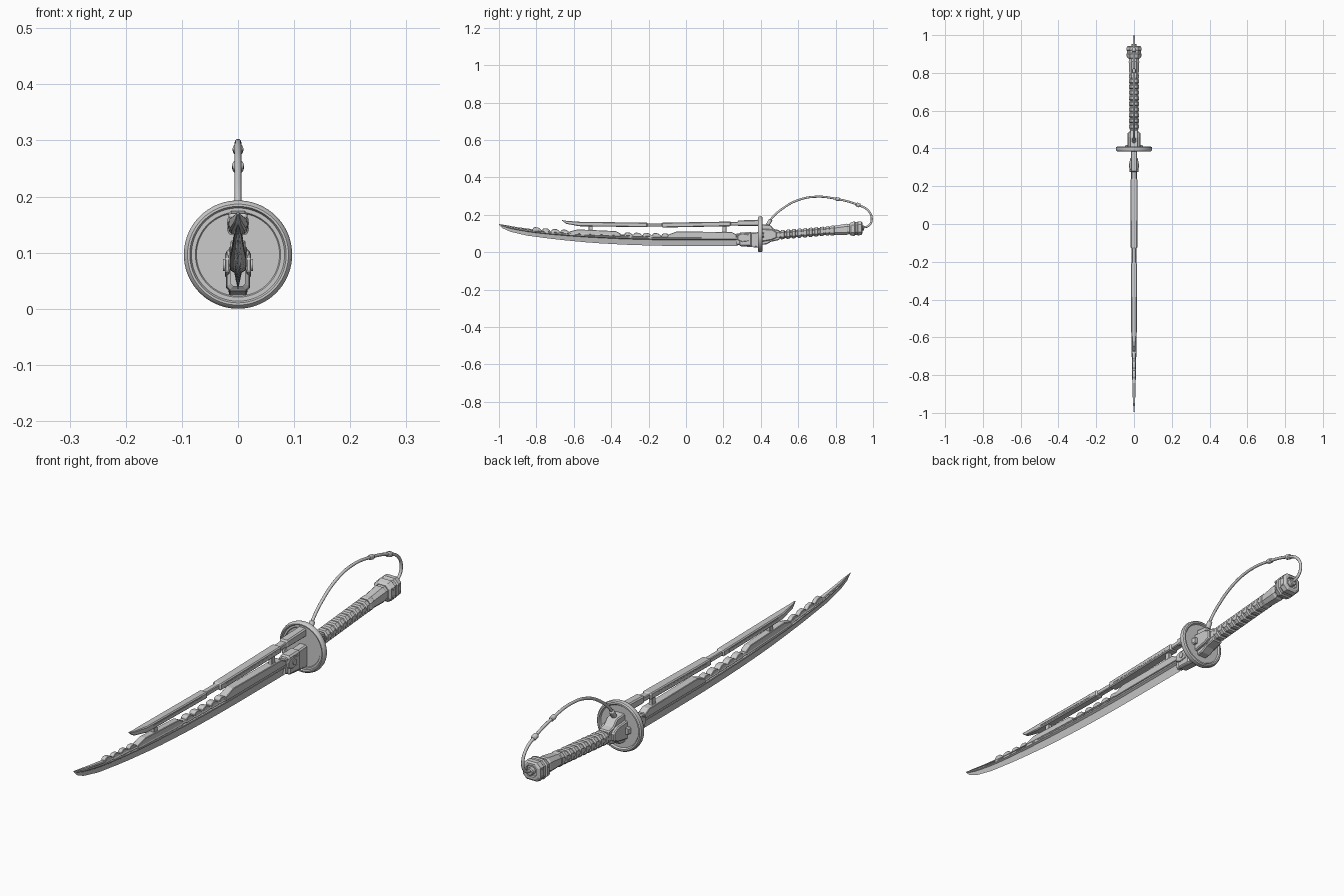
import bpy, bmesh, math
from mathutils import Vector

if "Cube" in bpy.data.objects:
    bpy.data.objects.remove(bpy.data.objects["Cube"])


def loft(name, rings, smooth=None):
    """Skin a list of equal-length point rings and cap both ends."""
    bm = bmesh.new()
    vr = [[bm.verts.new(p) for p in r] for r in rings]
    n = len(rings[0])
    for a, b in zip(vr, vr[1:]):
        for i in range(n):
            bm.faces.new((a[i], a[(i + 1) % n], b[(i + 1) % n], b[i]))
    bm.faces.new(vr[0])
    bm.faces.new(vr[-1])
    bmesh.ops.remove_doubles(bm, verts=bm.verts, dist=1e-6)
    bmesh.ops.recalc_face_normals(bm, faces=bm.faces)
    me = bpy.data.meshes.new(name)
    bm.to_mesh(me)
    bm.free()
    ob = bpy.data.objects.new(name, me)
    bpy.context.collection.objects.link(ob)
    if smooth:
        bpy.ops.object.select_all(action='DESELECT')
        bpy.context.view_layer.objects.active = ob
        ob.select_set(True)
        bpy.ops.object.shade_smooth_by_angle(angle=math.radians(smooth))
    return ob


def plate(name, profile, x0, x1, bevel=0.0):
    """Side profile of (y, z) points extruded across x."""
    ob = loft(name, [[(x, y, z) for y, z in profile] for x in (x0, x1)])
    if bevel:
        m = ob.modifiers.new("bevel", 'BEVEL')
        m.width, m.segments = bevel, 1
    return ob


def box_ring(y, hx, z0, z1, c=0.3):
    """Chamfered rectangle at station y."""
    k = c * min(hx, (z1 - z0) / 2)
    return [(-hx, y, z0 + k), (-hx + k, y, z0), (hx - k, y, z0), (hx, y, z0 + k),
            (hx, y, z1 - k), (hx - k, y, z1), (-hx + k, y, z1), (-hx, y, z1 - k)]


def lathe(name, prof, zc, n=64):
    """Turn (y, radius) about a y-parallel axis at height zc."""
    return loft(name, [[(r * math.cos(2 * math.pi * i / n), y, zc + r * math.sin(2 * math.pi * i / n))
                        for i in range(n)] for y, r in prof], 35)


def interp(table, y):
    for (a, p), (b, q) in zip(table, table[1:]):
        if y <= b:
            return p + (q - p) * (y - a) / (b - a)
    return table[-1][1]


# Blade: curved, bevelled edge and a long groove in each side
low = [(-1, .148), (-.98, .128), (-.94, .11), (-.85, .089), (-.7, .069), (-.5, .05),
       (-.3, .039), (-.1, .034), (.1, .033), (.275, .033)]
high = [(-1, .151), (-.9, .134), (-.78, .118), (-.6, .106), (-.35, .096), (-.1, .09), (.275, .09)]
wide = [(-1, .001), (-.94, .006), (-.8, .010), (-.6, .014), (.275, .015)]
rings = []
for y in [-1, -.99, -.98, -.96, -.94, -.9, -.85] + [-.8 + .0672 * i for i in range(17)]:
    a, b, w = interp(low, y), interp(high, y), interp(wide, y)
    half = [(.45, .55), (.9, .62), (1, .64), (1, .74), (.6, .78), (.6, .84), (1, .88), (.75, 1)]
    side = [(w * u, y, a + (b - a) * v) for u, v in half]
    rings.append([(0, y, a)] + side + [(-x, q, z) for x, q, z in reversed(side)])
loft("blade", rings)

# Raised spine plates and the toothed strips between them
spine = {"rear": (-.07, .27, .111, .108, .016), "front": (-.6, -.35, .122, .113, .013)}
for key, (y0, y1, z0, z1, w) in spine.items():
    plate(key + "_spine_plate", [(y0 - .03, interp(high, y0) - .012), (y0 - .025, interp(high, y0) + .004),
          (y0 + .02, z0), (y1 - .025, z1), (y1, interp(high, y1) + .004),
          (y1, interp(high, y1) - .012)], -w, w, .002)
for k, (start, count, step, w) in enumerate([(-.33, 5, .05, .013), (-.82, 4, .05, .009)]):
    for i in range(count):
        y = start + i * step
        h = interp(high, y)
        plate(f"spine_tooth_{k}_{i}", [(y, h - .012), (y + .002, h + .006), (y + .012, h + .011),
              (y + .03, h + .009), (y + .044, h - .001), (y + .044, h - .012)], -w, w, .0015)

# Upper rail: two boxed lengths, a slim link and a mounting block
rail = [(-.662, .002, .168, .172), (-.64, .007, .152, .168), (-.57, .015, .139, .163), (-.21, .016, .134, .158),
        (-.205, .011, .137, .155), (-.13, .011, .137, .155), (-.125, .018, .132, .158),
        (.235, .019, .139, .164), (.24, .014, .143, .161), (.275, .014, .144, .163),
        (.28, .017, .141, .17), (.39, .017, .141, .174)]
loft("upper_rail", [box_ring(*r) for r in rail])
for s in (-1, 1):
    for j, (a, b, z0, z1) in enumerate([(-.54, -.24, .151, .147), (-.1, .21, .146, .151)]):
        x = (.0155, .0178)[j]
        plate(f"rail_side_strip_{j}_{s}", [(a, z0 - .004), (b, z1 - .004), (b, z1 + .004), (a, z0 + .004)],
              s * (x - .003), s * (x + .0015))
for y, z in ((-.51, .14), (.205, .142)):
    plate("rail_post", [(y - .018, .095), (y + .018, .095), (y + .011, .112), (y + .011, z),
                        (y - .011, z), (y - .011, .112)], -.008, .008, .002)

# Blade collar with side cheeks and pins
loft("blade_collar", [box_ring(.27, .013, .04, .1), box_ring(.285, .013, .04, .1), box_ring(.29, .02, .034, .106),
                      box_ring(.345, .021, .031, .108), box_ring(.35, .017, .03, .105),
                      box_ring(.395, .017, .025, .108)])
plate("collar_foot", [(.292, .032), (.395, .024), (.395, .04), (.3, .05)], -.016, .016, .002)
for s in (-1, 1):
    plate("collar_cheek", [(.275, .066), (.3, .056), (.335, .06), (.335, .094), (.3, .1), (.275, .09)],
          s * .015, s * .0235, .002)
    bpy.ops.mesh.primitive_cylinder_add(vertices=24, radius=.011, depth=.008, location=(s * .023, .31, .078),
                                        rotation=(0, math.pi / 2, 0))
    bpy.context.object.name = "collar_pin"

# Round guard with raised rim and stepped face
lathe("guard", [(.394, .002), (.394, .074), (.391, .076), (.391, .083), (.385, .086), (.385, .09), (.389, .0945),
                (.397, .0965), (.406, .0945), (.41, .09), (.41, .084), (.404, .08), (.404, .002)], .0965, 72)


def axis(y):
    return .086 + .083 * (y - .42)


def grip_ring(y, hx, hz, c=.5):
    return box_ring(y, hx, axis(y) - hz, axis(y) + hz, c)


# Handle root: flared block behind the guard
plate("root_block", [(.4, .04), (.43, .042), (.455, .056), (.5, .066), (.5, .118), (.47, .124), (.45, .146),
                     (.4, .15)], -.022, .022, .004)
for s in (-1, 1):
    plate("root_cheek", [(.4, .055), (.46, .066), (.485, .078), (.485, .108), (.46, .122), (.4, .126)],
          s * .018, s * .034, .004)
loft("root_cross_bar", [box_ring(.4, .05, .078, .106), box_ring(.418, .045, .08, .104)])

# Ribbed grip
prof = [(.48, .024, .025)]
for i in range(9):
    y = .505 + i * .03
    prof += [(y, .021, .0195), (y + .004, .027, .0245), (y + .019, .027, .0245), (y + .023, .021, .0195)]
prof += [(.78, .022, .021)]
loft("ribbed_grip", [grip_ring(*p) for p in prof])
for s in (-1, 1):
    plate("grip_side_strip", [(y, axis(y) + d) for y, d in ((.5, -.006), (.77, -.006), (.77, .006), (.5, .006))],
          s * .018, s * .0245)

# Tapered sleeve and pommel
loft("grip_sleeve", [grip_ring(*p) for p in ((.77, .024, .023), (.775, .027, .026), (.79, .027, .026),
     (.793, .0245, .0245), (.86, .028, .03), (.865, .026, .027), (.885, .026, .027))])
loft("pommel", [grip_ring(*p, .45) for p in ((.875, .028, .029), (.882, .036, .035), (.9, .04, .039),
     (.905, .036, .035), (.915, .036, .035), (.92, .04, .038), (.938, .038, .036), (.943, .03, .029),
     (.943, .022, .021), (.935, .02, .019))])
lathe("pommel_socket", [(.93, .014), (.95, .014), (.953, .011), (.953, .004)], axis(.94), 24)
for s in (-1, 1):
    for y, dz in ((.892, .015), (.892, -.015), (.928, .015), (.928, -.015)):
        bpy.ops.mesh.primitive_cylinder_add(vertices=12, radius=.005, depth=.006, rotation=(0, math.pi / 2, 0),
                                            location=(s * .038, y, axis(y) + dz))
        bpy.context.object.name = "pommel_rivet"

# Looping cable from root to pommel
pts = [(.435, .145), (.455, .178), (.51, .229), (.6, .279), (.7, .297), (.81, .284), (.92, .253),
       (.975, .222), (.993, .18), (.98, .145), (.94, .13)]
cu = bpy.data.curves.new("cable", 'CURVE')
cu.dimensions = '3D'
cu.bevel_depth, cu.bevel_resolution, cu.resolution_u, cu.use_fill_caps = .0058, 3, 8, True
sp = cu.splines.new('BEZIER')
sp.bezier_points.add(len(pts) - 1)
for bp, (y, z) in zip(sp.bezier_points, pts):
    bp.co = (0, y, z)
    bp.handle_left_type = bp.handle_right_type = 'AUTO'
bpy.context.collection.objects.link(bpy.data.objects.new("cable", cu))

# Cable ferrules, aligned with the cable
for name, p, d, r, h in (("cable_bead", (.81, .284), (1, -.2), .0095, .022),
                         ("cable_bead", (.92, .253), (1, -.38), .0105, .022),
                         ("cable_root_plug", (.445, .16), (.5, .8), .010, .034)):
    bpy.ops.mesh.primitive_cylinder_add(vertices=20, radius=r, depth=h, location=(0, *p))
    ob = bpy.context.object
    ob.name = name
    ob.rotation_euler = Vector((0, *d)).to_track_quat('Z', 'X').to_euler()
    m = ob.modifiers.new("bevel", 'BEVEL')
    m.width, m.segments = .003, 2
    bpy.ops.object.shade_smooth_by_angle(angle=math.radians(40))
